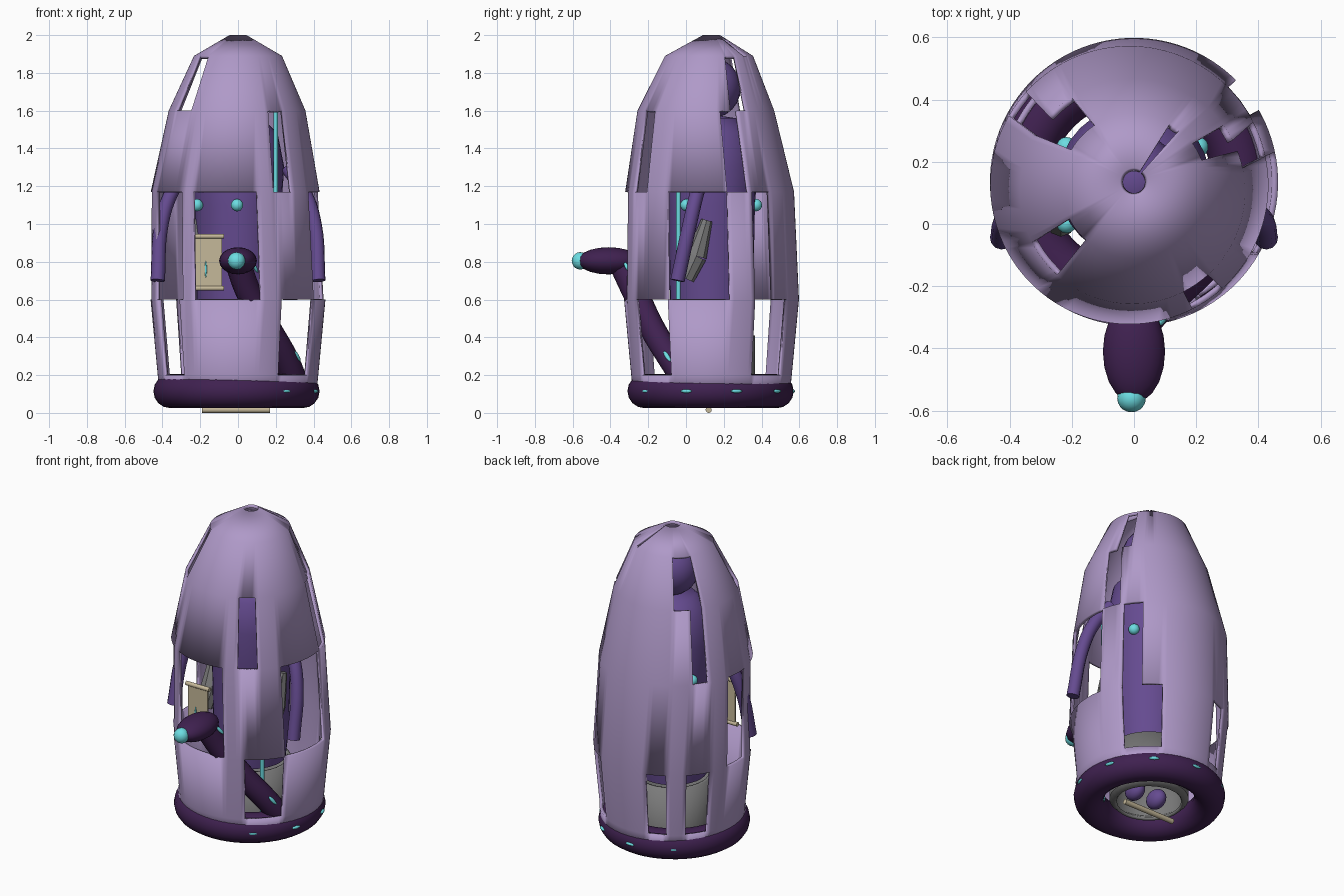
import bpy, bmesh, math
from mathutils import Vector

if "Cube" in bpy.data.objects:
    bpy.data.objects.remove(bpy.data.objects["Cube"])

CY = 0.135  # y of the shell axis


def mat(name, rgb):
    m = bpy.data.materials.new(name)
    m.diffuse_color = (*rgb, 1)
    m.use_nodes = True
    m.node_tree.nodes["Principled BSDF"].inputs["Base Color"].default_value = m.diffuse_color
    return m


LILAC = mat("lilac", (0.43, 0.32, 0.58))
PURPLE = mat("purple", (0.13, 0.07, 0.28))
DARK = mat("dark_plum", (0.05, 0.015, 0.08))
CYAN = mat("cyan", (0.15, 0.72, 0.76))
TAN = mat("tan", (0.56, 0.48, 0.32))
GREY = mat("grey", (0.2, 0.2, 0.2))


def finish(ob, name, m=None, angle=40):
    ob.name = name
    if m:
        ob.data.materials.append(m)
    bpy.ops.object.select_all(action='DESELECT')
    bpy.context.view_layer.objects.active = ob
    ob.select_set(True)
    bpy.ops.object.shade_smooth_by_angle(angle=math.radians(angle))
    return ob


def ball(name, loc, scale, m, rot=(0, 0, 0), seg=20):
    bpy.ops.mesh.primitive_uv_sphere_add(segments=seg, ring_count=seg // 2, radius=1, location=loc, rotation=rot)
    ob = bpy.context.object
    ob.scale = scale
    return finish(ob, name, m, 60)


def rod(name, a, b, r1, m=None, r2=None, seg=14):
    a, b = Vector(a), Vector(b)
    bpy.ops.mesh.primitive_cone_add(vertices=seg, radius1=r1, radius2=r1 if r2 is None else r2,
                                    depth=(b - a).length, location=(a + b) / 2)
    ob = bpy.context.object
    ob.rotation_euler = (b - a).to_track_quat('Z', 'Y').to_euler()
    return finish(ob, name, m)


def tube(name, pts, r, m):
    cu = bpy.data.curves.new(name, 'CURVE')
    cu.dimensions = '3D'
    cu.bevel_depth, cu.bevel_resolution, cu.use_fill_caps = r, 4, True
    cu.resolution_u = 6
    sp = cu.splines.new('BEZIER')
    sp.bezier_points.add(len(pts) - 1)
    for p, co in zip(sp.bezier_points, pts):
        p.co = co
        p.handle_left_type = p.handle_right_type = 'AUTO'
    ob = bpy.data.objects.new(name, cu)
    bpy.context.collection.objects.link(ob)
    cu.materials.append(m)
    return ob


def lathe(name, profile, m=None, seg=32, windows=None, thick=0):
    """Revolve (radius, z[, x shift, y shift]) rings about the axis, leaving out windows per band."""
    bm = bmesh.new()
    rings = []
    for r, z, *shift in profile:
        dx, dy = shift or (0, 0)
        rings.append([bm.verts.new((dx + r * math.cos(2 * math.pi * i / seg),
                                    CY + dy + r * math.sin(2 * math.pi * i / seg), z)) for i in range(seg)])
    for b in range(len(rings) - 1):
        for i in range(seg):
            deg = (i + 0.5) * 360 / seg
            if any((deg - lo) % 360 < hi - lo for lo, hi in (windows or {}).get(b, [])):
                continue
            j = (i + 1) % seg
            bm.faces.new((rings[b][i], rings[b][j], rings[b + 1][j], rings[b + 1][i]))
    bmesh.ops.delete(bm, geom=[v for v in bm.verts if not v.link_faces], context='VERTS')
    me = bpy.data.meshes.new(name)
    bm.to_mesh(me)
    bm.free()
    ob = bpy.data.objects.new(name, me)
    bpy.context.collection.objects.link(ob)
    if thick:
        s = ob.modifiers.new("thickness", 'SOLIDIFY')
        s.thickness, s.offset = thick, -1
    return finish(ob, name, m, 40)


# Outer cocoon shell, slightly uneven, with windows (angles in degrees, front = -90)
lathe("shell", [(0.415, 0.1), (0.425, 0.2), (0.463, 0.6), (0.447, 1.17, -0.015, -0.01),
                (0.362, 1.6, -0.005, -0.03), (0.233, 1.89, 0, -0.013), (0.045, 2.0)],
      LILAC, 120, {
          1: [(-156, -132), (-60, -30), (30, 60), (105, 120), (135, 153)],
          2: [(-120, -75), (-30, 12), (30, 45), (168, 189), (201, 231)],
          3: [(-63, -48), (12, 27), (138, 150)],
          4: [(-153, -132), (21, 36), (123, 150)],
          5: [(51, 60)]}, 0.02)

# Coiled serpent: ring, raised neck, head and nose
bpy.ops.mesh.primitive_torus_add(location=(-0.008, CY - 0.005, 0.115), major_radius=0.35, minor_radius=0.09,
                                 major_segments=48, minor_segments=16)
finish(bpy.context.object, "serpent_coil", DARK, 60)
tube("serpent_neck", [(0.32, 0.04, 0.1), (0.26, -0.07, 0.27), (0.16, -0.18, 0.45), (0.055, -0.27, 0.64),
                      (0.0, -0.34, 0.79)], 0.068, DARK)
ball("serpent_head", (0, -0.41, 0.805), (0.1, 0.165, 0.072), DARK)
ball("serpent_nose", (-0.008, -0.56, 0.805), (0.046, 0.045, 0.046), CYAN)

# Glowing marks along the serpent
for k in range(10):
    a = math.radians(k * 36 + 18)
    ball("coil_mark", (0.43 * math.cos(a), CY + 0.43 * math.sin(a), 0.115), (0.012, 0.032, 0.01), CYAN,
         (0, 0, a), 10)
for p in [(0.315, -0.1, 0.3), (0.23, -0.18, 0.43), (0.11, -0.23, 0.6), (0.09, -0.31, 0.77)]:
    ball("neck_mark", p, (0.01, 0.012, 0.035), CYAN, (0.5, -0.5, 0), 10)

# Robed figure inside: body and head
lathe("body", [(0.0, 0.42), (0.2, 0.42), (0.22, 0.6), (0.23, 1.1), (0.245, 1.3), (0.21, 1.48), (0.13, 1.56),
               (0.0, 1.58)], PURPLE)
ball("head", (0, CY, 1.72), (0.155, 0.155, 0.16), PURPLE, seg=24)

# Ring of beads around the body
for k in range(6):
    a = math.radians(30 + 60 * k)
    ball("bead", (0.245 * math.cos(a) - 0.005, CY + 0.245 * math.sin(a) - 0.01, 1.1), (0.033,) * 3, CYAN, seg=14)

# Paired arms, side plates and feet
for s in (-1, 1):
    tube("arm", [(s * 0.26, 0.1, 1.3), (s * 0.35, 0.06, 1.17), (s * 0.405, 0.02, 1.0), (s * 0.425, -0.045, 0.7)],
         0.038, PURPLE)
    rod("upper_plate", (s * 0.235, 0.055, 0.83), (s * 0.235, 0.11, 1.02), 0.055, GREY, 0.03, 8)
    rod("lower_plate", (s * 0.235, 0.0, 0.71), (s * 0.235, 0.055, 0.83), 0.045, GREY, 0.055, 8)
    ball("foot", (s * 0.08, CY - 0.03, 0.13), (0.05, 0.07, 0.06), PURPLE)

# Open pedestal with cross rod beneath
lathe("pedestal", [(0.2, 0.06), (0.23, 0.09), (0.23, 0.41)], GREY, 32, None, 0.02)
rod("base_rod", (-0.19, 0.12, 0.016), (0.17, 0.12, 0.016), 0.016, TAN)

# Hanging scroll
bpy.ops.mesh.primitive_cube_add(size=1, location=(-0.155, -0.18, 0.8))
bpy.context.object.scale = (0.14, 0.01, 0.28)
finish(bpy.context.object, "scroll_sheet", TAN)
for z in (0.66, 0.935):
    rod("scroll_rod", (-0.24, -0.18, z), (-0.075, -0.18, z), 0.013, TAN)
ball("scroll_mark", (-0.17, -0.187, 0.76), (0.006, 0.005, 0.045), CYAN, seg=10)

# Thin staff
rod("staff", (0.2, -0.04, 0.08), (0.2, -0.04, 1.62), 0.012, CYAN)
